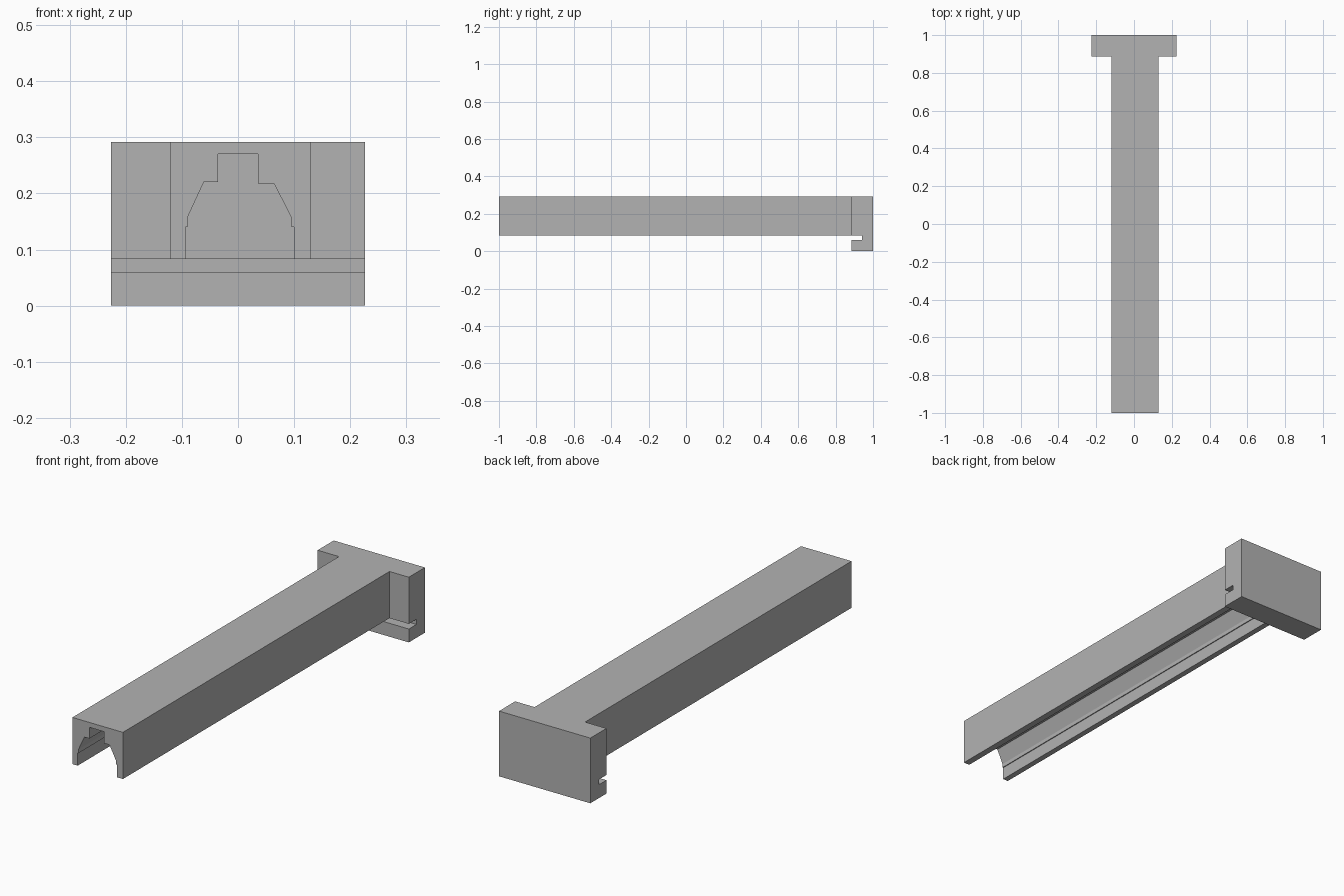
import bpy
import bmesh
from mathutils import Vector

cube = bpy.data.objects.get("Cube")
if cube:
    bpy.data.objects.remove(cube, do_unlink=True)

grey = bpy.data.materials.new("plain grey")
grey.use_nodes = True
colour = (0.45, 0.45, 0.45, 1)
grey.diffuse_color = colour
grey.node_tree.nodes["Principled BSDF"].inputs["Base Color"].default_value = colour


def extrude_profile(name, points, direction):
    """Fill a closed outline and extrude it along direction."""
    bm = bmesh.new()
    face = bm.faces.new([bm.verts.new(p) for p in points])
    result = bmesh.ops.extrude_face_region(bm, geom=[face], use_keep_orig=True)
    moved = [g for g in result["geom"] if isinstance(g, bmesh.types.BMVert)]
    bmesh.ops.translate(bm, verts=moved, vec=Vector(direction))
    bmesh.ops.recalc_face_normals(bm, faces=bm.faces)
    mesh = bpy.data.meshes.new(name)
    bm.to_mesh(mesh)
    bm.free()
    mesh.materials.append(grey)
    obj = bpy.data.objects.new(name, mesh)
    bpy.context.collection.objects.link(obj)
    return obj


half_width, top, rail_bottom = 0.226, 0.292, 0.083
plate_front, slot_back, slot_floor = 0.886, 0.94, 0.06

# Long rail with a stepped channel open at the bottom
rail = [(-0.12, top), (-0.12, rail_bottom), (-0.094, rail_bottom),
        (-0.094, 0.14), (-0.09, 0.14), (-0.09, 0.157), (-0.061, 0.22),
        (-0.036, 0.22), (-0.036, 0.27), (0.036, 0.27), (0.036, 0.218),
        (0.064, 0.218), (0.095, 0.157), (0.095, 0.14), (0.1, 0.14),
        (0.1, rail_bottom), (0.13, rail_bottom), (0.13, top)]
extrude_profile("channel_rail", [(x, -1, z) for x, z in rail],
                (0, 1 + plate_front, 0))

# Wide end plate with a hooked slot across its front
plate = [(plate_front, top), (plate_front, rail_bottom),
         (slot_back, rail_bottom), (slot_back, slot_floor),
         (plate_front, slot_floor), (plate_front, 0), (1, 0), (1, top)]
extrude_profile("hooked_end_plate", [(-half_width, y, z) for y, z in plate],
                (2 * half_width, 0, 0))
